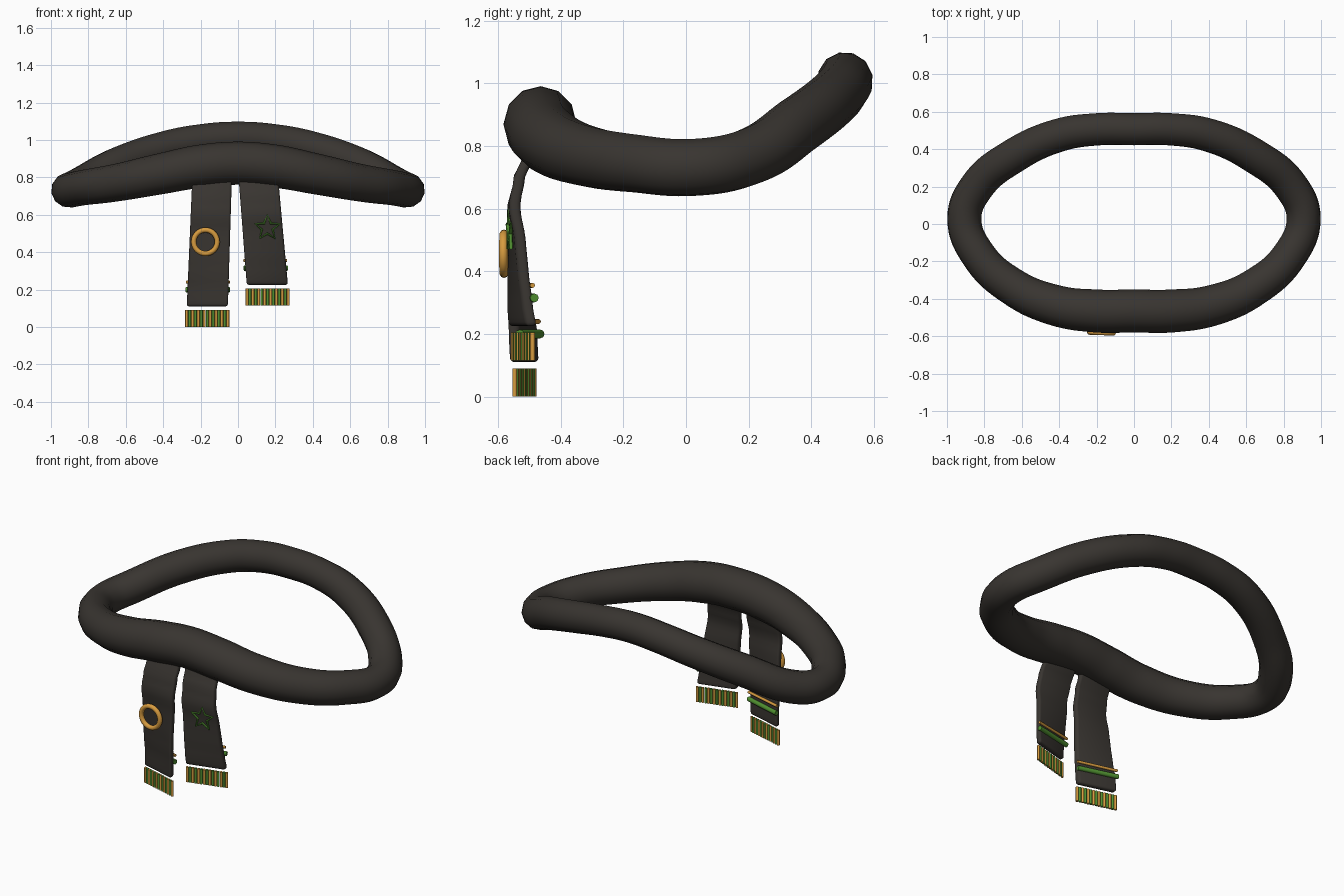
import bpy, bmesh, math
from mathutils import Vector, Matrix

if "Cube" in bpy.data.objects:
    bpy.data.objects.remove(bpy.data.objects["Cube"])


def material(name, col):
    m = bpy.data.materials.new(name)
    m.diffuse_color = (*col, 1)
    m.use_nodes = True
    m.node_tree.nodes["Principled BSDF"].inputs["Base Color"].default_value = m.diffuse_color
    return m


WOOL = material("dark_wool", (0.04, 0.035, 0.03))
GOLD = material("gold", (0.68, 0.33, 0.05))
GREEN = material("green", (0.08, 0.28, 0.03))


def finish(ob, mat, angle=40):
    ob.data.materials.clear()
    ob.data.materials.append(mat)
    bpy.ops.object.select_all(action='DESELECT')
    ob.select_set(True)
    bpy.context.view_layer.objects.active = ob
    bpy.ops.object.convert(target='MESH')
    bpy.ops.object.shade_smooth_by_angle(angle=math.radians(angle))
    return ob


def from_bmesh(name, bm):
    me = bpy.data.meshes.new(name)
    bmesh.ops.recalc_face_normals(bm, faces=bm.faces)
    bm.to_mesh(me)
    bm.free()
    ob = bpy.data.objects.new(name, me)
    bpy.context.collection.objects.link(ob)
    return ob


def tube(name, pts, mat, cyclic=False, smooth=True, res=8, bevel=4, angle=60):
    """pts: (x, y, z, radius)"""
    cu = bpy.data.curves.new(name, 'CURVE')
    cu.dimensions = '3D'
    cu.bevel_depth, cu.bevel_resolution = 1.0, bevel
    cu.use_fill_caps = not cyclic
    cu.resolution_u = res
    if smooth:
        sp = cu.splines.new('BEZIER')
        sp.bezier_points.add(len(pts) - 1)
        for bp, p in zip(sp.bezier_points, pts):
            bp.co, bp.radius = p[:3], p[3]
            bp.handle_left_type = bp.handle_right_type = 'AUTO'
    else:
        sp = cu.splines.new('POLY')
        sp.points.add(len(pts) - 1)
        for bp, p in zip(sp.points, pts):
            bp.co, bp.radius = (*p[:3], 1), p[3]
    sp.use_cyclic_u = cyclic
    ob = bpy.data.objects.new(name, cu)
    bpy.context.collection.objects.link(ob)
    return finish(ob, mat, angle)


# Neck loop: right half from front to back, mirrored
half = [(0, -.465, .876, .115), (.2, -.465, .86, .115), (.42, -.435, .818, .109),
        (.65, -.335, .772, .1), (.83, -.17, .745, .094), (.907, .03, .732, .092),
        (.84, .2, .765, .093), (.65, .36, .868, .093), (.4, .475, .957, .09),
        (.2, .506, .998, .088), (0, .507, 1.012, .088)]
loop = half + [(-x, y, z, r) for x, y, z, r in half[-2:0:-1]]
tube("neck_loop", loop, WOOL, cyclic=True)

# Centre line of a hanging tail: (z, y)
WAVE = [(.84, -.47), (.76, -.505), (.7, -.532), (.6, -.55), (.5, -.539),
        (.4, -.536), (.3, -.53), (.2, -.52), (.1, -.516), (0, -.51)]
THICK = .036


def wave(z):
    for (z1, y1), (z0, y0) in zip(WAVE, WAVE[1:]):
        if z >= z0:
            t = (z - z0) / (z1 - z0)
            t = t * t * (3 - 2 * t)
            return y0 + (y1 - y0) * t
    return WAVE[-1][1]


def tail_point(side, end, z, u, depth=0):
    """u: -1..1 across the width, depth: along y; outer edge sways backwards"""
    top, bottom = ((-.14, -.164) if side < 0 else (.112, .157))
    t = (.76 - z) / (.76 - end)
    x = top + (bottom - top) * t + u * (.106 + .004 * t)
    sway = .028 * max(0, min(1.1, (.65 - z) / .4))
    return Vector((x, wave(z) + side * u * sway + depth, z))


def tail(side, end, tag):
    # Cloth strip
    bm = bmesh.new()
    n, rings = 22, []
    for i in range(n + 1):
        z = .84 + (end - .84) * i / n
        rings.append([bm.verts.new(tail_point(side, end, z, u, d))
                      for u, d in ((-1, -THICK / 2), (1, -THICK / 2), (1, THICK / 2), (-1, THICK / 2))])
    for a, b in zip(rings, rings[1:]):
        for k in range(4):
            bm.faces.new((a[k], a[k - 1], b[k - 1], b[k]))
    bm.faces.new(rings[0])
    bm.faces.new(rings[-1])
    ob = from_bmesh(tag + "_tail", bm)
    bv = ob.modifiers.new("round", 'BEVEL')
    bv.width, bv.segments, bv.limit_method = .013, 3, 'ANGLE'
    bv.angle_limit = math.radians(55)
    finish(ob, WOOL, 50)

    # Stripes across the back
    for nm, dz, r, mat in (("green", .09, .014, GREEN), ("gold", .13, .008, GOLD)):
        pts = [(*tail_point(side, end, end + dz, u, THICK / 2 + .004), r) for u in (-1.07, -.5, 0, .5, 1.05)]
        tube(f"{tag}_{nm}_stripe", pts, mat, bevel=2, res=4)

    # Fringe strands in two colours
    count = 15
    for nm, mat, first in (("gold", GOLD, 0), ("green", GREEN, 1)):
        bm = bmesh.new()
        for i in range(first, count, 2):
            p = tail_point(side, end, end - .015, -1.0 + 2 * i / (count - 1))
            p.z = end - .065
            bmesh.ops.create_cone(bm, cap_ends=True, segments=8, radius1=.0078, radius2=.0078,
                                  depth=.09, matrix=Matrix.Translation(p))
        finish(from_bmesh(f"{tag}_{nm}_fringe", bm), mat, 50)


tail(-1, .11, "left")
tail(1, .225, "right")

# Round ornament on the left tail
bpy.ops.mesh.primitive_torus_add(major_radius=.063, minor_radius=.014, major_segments=32,
                                 minor_segments=10, location=(-.174, -.581, .456),
                                 rotation=(math.pi / 2, 0, math.radians(-2)))
ring = bpy.context.object
ring.name = "ring_ornament"
finish(ring, GOLD, 60)

# Star outline on the right tail
star = []
for i in range(10):
    a, r = math.pi / 2 + i * math.pi / 5, (.068, .03)[i % 2]
    x = r * math.cos(a)
    star.append((.157 + x, -.563 + .1 * x, .53 + r * math.sin(a), .0065))
tube("star_ornament", star, GREEN, cyclic=True, smooth=False, bevel=2, angle=35)
